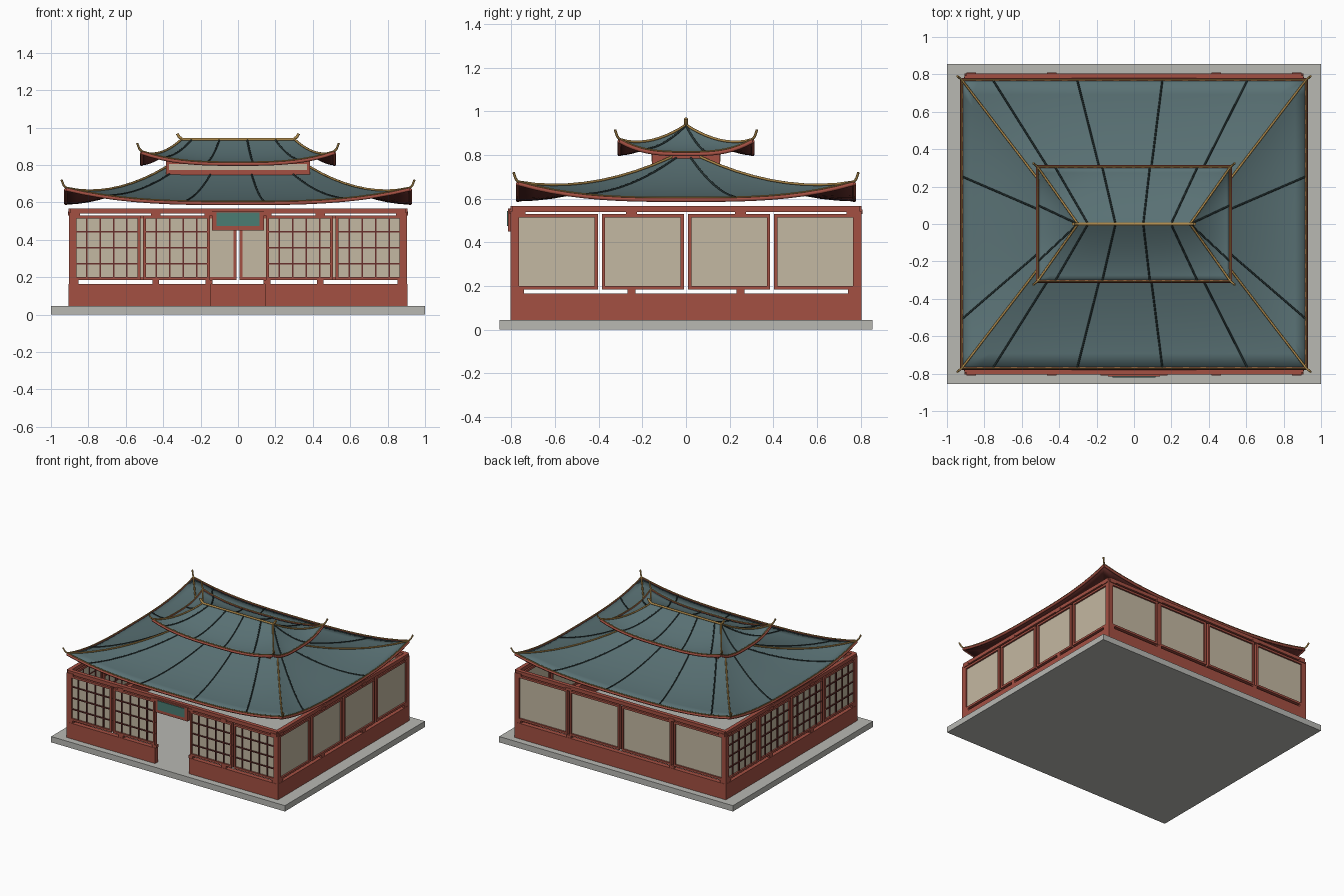
import bpy, bmesh, math
from mathutils import Vector

cube = bpy.data.objects.get("Cube")
if cube:
    bpy.data.objects.remove(cube, do_unlink=True)


def material(name, color):
    m = bpy.data.materials.new(name)
    m.use_nodes = True
    m.diffuse_color = (*color, 1)
    bsdf = m.node_tree.nodes["Principled BSDF"]
    bsdf.inputs["Base Color"].default_value = (*color, 1)
    bsdf.inputs["Roughness"].default_value = 0.7
    return m


RED = material("red_paint", (0.37, 0.08, 0.055))
SHADE = material("dark_red_wood", (0.14, 0.03, 0.025))
PAPER = material("paper", (0.55, 0.48, 0.36))
TILE = material("roof_tile", (0.10, 0.165, 0.175))
RIB = material("dark_rib", (0.02, 0.035, 0.035))
GOLD = material("gold", (0.42, 0.25, 0.07))
STONE = material("stone", (0.48, 0.48, 0.45))
SIGN = material("sign_teal", (0.07, 0.2, 0.17))


def finish(name, bm, *mats):
    mesh = bpy.data.meshes.new(name)
    bmesh.ops.recalc_face_normals(bm, faces=bm.faces)
    bm.to_mesh(mesh)
    bm.free()
    obj = bpy.data.objects.new(name, mesh)
    for m in mats:
        mesh.materials.append(m)
    bpy.context.collection.objects.link(obj)
    return obj


def add_box(bm, low, high):
    verts = bmesh.ops.create_cube(bm, size=1)["verts"]
    low, high = Vector(low), Vector(high)
    for v in verts:
        v.co = (low + high) / 2 + v.co * (high - low)


# Each wall is laid out by run (u), outward depth (d) and height (z)
SIDES = {
    "front": lambda u, d, z: Vector((u, -d, z)),
    "back": lambda u, d, z: Vector((-u, d, z)),
    "right": lambda u, d, z: Vector((d, u, z)),
    "left": lambda u, d, z: Vector((-d, -u, z)),
}


def wall_part(name, side, mat, boxes):
    bm = bmesh.new()
    for u0, u1, d0, d1, z0, z1 in boxes:
        a, b = SIDES[side](u0, d0, z0), SIDES[side](u1, d1, z1)
        add_box(bm, [min(p) for p in zip(a, b)], [max(p) for p in zip(a, b)])
    return finish(side + "_" + name, bm, mat)


def tube(name, paths, radius, mat):
    curve = bpy.data.curves.new(name, "CURVE")
    curve.dimensions = "3D"
    curve.bevel_depth = radius
    curve.bevel_resolution = 1
    curve.use_fill_caps = True
    for path in paths:
        spline = curve.splines.new("POLY")
        spline.points.add(len(path) - 1)
        for p, co in zip(spline.points, path):
            p.co = (*co, 1)
    curve.materials.append(mat)
    obj = bpy.data.objects.new(name, curve)
    bpy.context.collection.objects.link(obj)


# Stone platform
bm = bmesh.new()
add_box(bm, (-1, -0.855, 0), (1, 0.855, 0.045))
finish("platform", bm, STONE)

SILL, HEAD = 0.185, 0.53


def build_wall(side, bays, half, depth, lattice, blocks, gap=None):
    spans = [(-half, half)] if gap is None else [(-half, -gap), (gap, half)]
    wall_part("plinth", side, RED,
              [(a, b, depth - 0.035, depth, 0.045, 0.165) for a, b in spans])
    frames, panels, bars = [], [], []
    d0, d1 = depth - 0.03, depth - 0.002
    for a, b in bays:
        # Framed paper panel
        w = 0.016
        frames += [(a, a + w, d0, d1, SILL, HEAD), (b - w, b, d0, d1, SILL, HEAD),
                   (a, b, d0, d1, SILL, SILL + w), (a, b, d0, d1, HEAD - w, HEAD)]
        panels.append((a + w, b - w, d0 + 0.008, d1 - 0.012, SILL + w, HEAD - w))
        if lattice:
            for i in range(1, 5):
                u = a + (b - a) * i / 5
                bars.append((u - 0.004, u + 0.004, d0 + 0.004, d1 - 0.004, SILL, HEAD))
            for i in range(1, 4):
                z = SILL + (HEAD - SILL) * i / 4
                bars.append((a, b, d0 + 0.004, d1 - 0.004, z - 0.004, z + 0.004))
    wall_part("panel_frames", side, RED, frames)
    wall_part("paper_panels", side, PAPER, panels)
    if bars:
        wall_part("lattice", side, SHADE, bars)
    # Feet below the panels, brackets and beam above them
    feet = [(u - 0.018, u + 0.018, d0, d1, 0.165, SILL) for u in blocks]
    caps = [(u - 0.025, u + 0.025, d0, depth + 0.004, HEAD, 0.55) for u in blocks]
    wall_part("feet_and_brackets", side, RED, feet + caps)
    wall_part("beam", side, RED, [(-half + 0.01, half - 0.01, d0, depth, 0.54, 0.567)])


def even_bays(half, count=4, gap=0.018):
    step = 2 * half / count
    return [(-half + i * step + gap / 2, -half + (i + 1) * step - gap / 2)
            for i in range(count)]


front_bays = [(-0.88, -0.522), (-0.508, -0.15), (0.15, 0.508), (0.522, 0.88)]
long_blocks, side_blocks = (-0.87, -0.44, 0.44, 0.87), (-0.76, -0.25, 0.25, 0.76)
build_wall("front", front_bays, 0.905, 0.805, True, long_blocks + (-0.155, 0.155), 0.145)
build_wall("back", even_bays(0.89), 0.905, 0.805, False, long_blocks)
build_wall("right", even_bays(0.79), 0.805, 0.905, False, side_blocks)
build_wall("left", even_bays(0.79), 0.805, 0.905, True, side_blocks)

# Corner posts
bm = bmesh.new()
for sx in (-1, 1):
    for sy in (-1, 1):
        x, y = sx * 0.89, sy * 0.79
        add_box(bm, (x - 0.014, y - 0.014, 0.165), (x + 0.014, y + 0.014, 0.545))
finish("corner_posts", bm, RED)

# Sign over the doorway
wall_part("sign_board", "front", RED, [(-0.14, 0.14, 0.78, 0.815, 0.45, 0.555)])
wall_part("sign_face", "front", SIGN, [(-0.115, 0.115, 0.81, 0.82, 0.475, 0.545)])


def build_roof(name, ex, ey, rx, eave, ridge, lift, power):
    """Curved hip roof with raised corners, ribs, eave bands and hip ridges."""
    def point(side, s, t, dz=0.0):
        long = side in ("front", "back")
        out_x, out_y = ex + (rx - ex) * t, ey * (1 - t)
        z = eave + (ridge - eave) * t ** power + lift * abs(s) ** 3 * (1 - t) ** 2
        run, depth = (out_x, out_y) if long else (out_y, out_x)
        return SIDES[side](s * run, depth, z + dz)

    cols, rows = 20, 10
    bm = bmesh.new()
    for side in SIDES:
        grid = [[bm.verts.new(point(side, 2 * i / cols - 1, j / rows))
                 for i in range(cols + 1)] for j in range(rows + 1)]
        for j in range(rows):
            for i in range(cols):
                bm.faces.new((grid[j][i], grid[j][i + 1], grid[j + 1][i + 1], grid[j + 1][i]))
    bmesh.ops.remove_doubles(bm, verts=bm.verts, dist=0.0005)
    roof = finish(name, bm, TILE, SHADE)
    if sum(p.normal.z for p in roof.data.polygons) < 0:
        roof.data.flip_normals()
    thick = roof.modifiers.new("soffit", "SOLIDIFY")
    thick.thickness, thick.offset = 0.012, -1
    thick.material_offset = thick.material_offset_rim = 1
    bpy.ops.object.select_all(action="DESELECT")
    roof.select_set(True)
    bpy.context.view_layer.objects.active = roof
    bpy.ops.object.shade_smooth_by_angle(angle=math.radians(20))

    # Dark ribs down the slopes
    ts = [j / rows for j in range(rows + 1)]
    ribs = []
    for side in SIDES:
        if side in ("front", "back"):
            flip = 1 if side == "front" else -1
            fractions = [flip * f for f in (-0.82, -0.33, 0.165, 0.66)]
        else:
            flip = 1 if side == "right" else -1
            fractions = [flip * f for f in (0.33, -0.66)]
        ribs += [[point(side, f, t, 0.001) for t in ts] for f in fractions]
    tube(name + "_ribs", ribs, 0.005, RIB)

    # Eave bands
    ss = [2 * i / cols - 1 for i in range(cols + 1)]
    tube(name + "_eave_band", [[point(k, s, 0, -0.006) for s in ss] for k in SIDES], 0.010, RED)
    tube(name + "_eave_trim", [[point(k, s, 0, 0.006) for s in ss] for k in SIDES], 0.004, GOLD)

    # Hip ridges ending in upturned hooks
    hips = []
    for side in ("front", "back"):
        for s in (-1, 1):
            path = [point(side, s, t, 0.004) for t in reversed(ts)]
            c = path[-1]
            out = Vector((math.copysign(0.012, c.x), math.copysign(0.01, c.y), 0))
            path += [c + out + Vector((0, 0, 0.012)), c + out * 2 + Vector((0, 0, 0.042))]
            hips.append(path)
    tube(name + "_hip_ridges", hips, 0.006, GOLD)


build_roof("lower_roof", 0.92, 0.77, 0.33, 0.60, 0.82, 0.075, 1.8)
build_roof("upper_roof", 0.515, 0.305, 0.30, 0.81, 0.935, 0.06, 1.6)

# Neck between the roofs
bm = bmesh.new()
add_box(bm, (-0.385, -0.155, 0.74), (0.385, 0.155, 0.83))
finish("roof_neck", bm, RED)
for side in ("front", "back"):
    wall_part("neck_panel", side, PAPER, [(-0.37, 0.37, 0.15, 0.158, 0.772, 0.805)])

# Top ridge with raised ends
tube("top_ridge", [[(-0.325, 0, 0.968), (-0.315, 0, 0.95), (-0.295, 0, 0.936),
                    (0.295, 0, 0.936), (0.315, 0, 0.95), (0.325, 0, 0.968)]], 0.009, GOLD)
